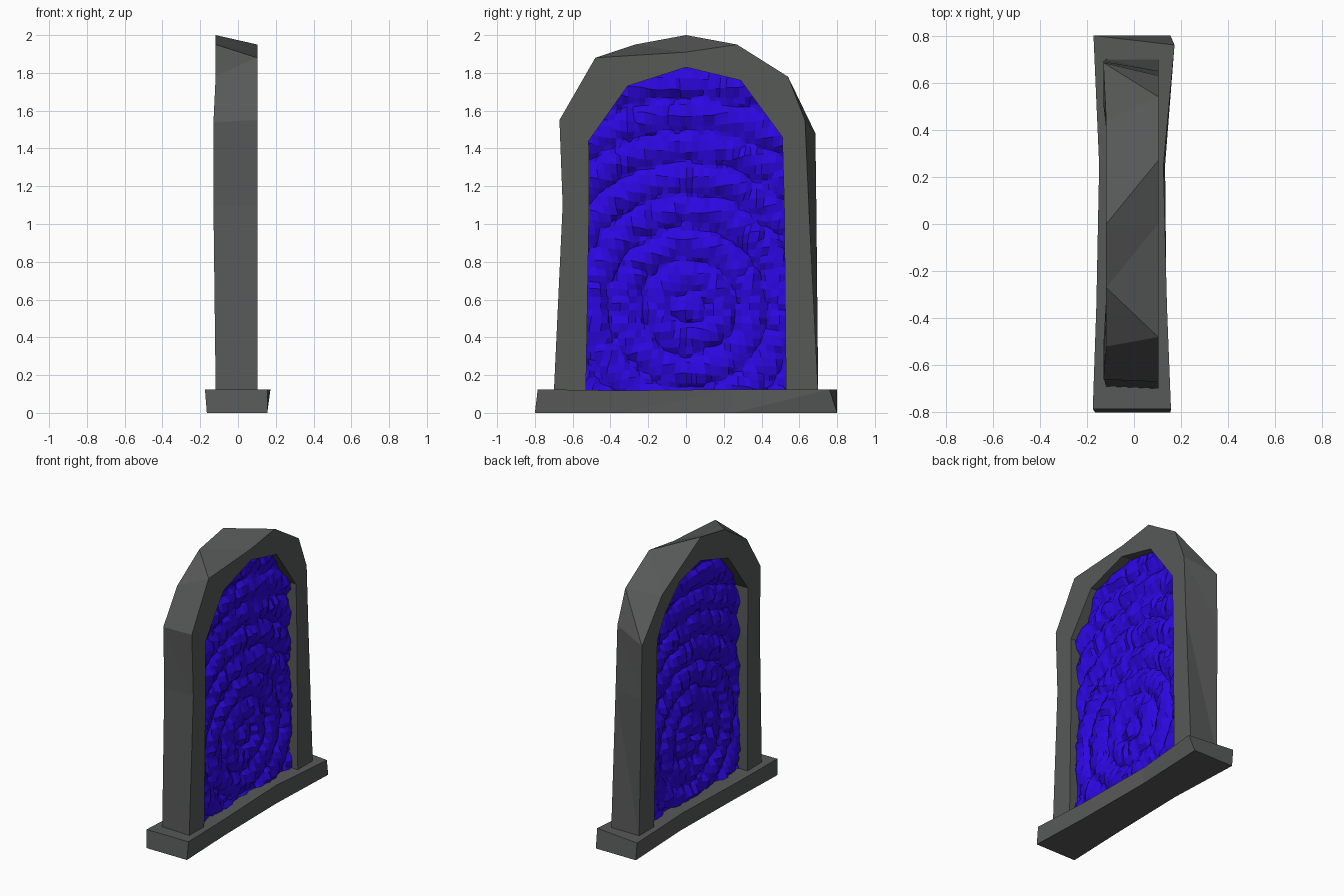
import bpy, bmesh, math, random

if "Cube" in bpy.data.objects:
    bpy.data.objects.remove(bpy.data.objects["Cube"])
random.seed(4)


def material(name, rgb):
    m = bpy.data.materials.new(name)
    m.diffuse_color = (*rgb, 1)
    m.use_nodes = True
    m.node_tree.nodes["Principled BSDF"].inputs["Base Color"].default_value = m.diffuse_color
    return m


def add_object(name, bm, mat):
    bmesh.ops.recalc_face_normals(bm, faces=bm.faces[:])
    me = bpy.data.meshes.new(name)
    bm.to_mesh(me)
    bm.free()
    ob = bpy.data.objects.new(name, me)
    bpy.context.collection.objects.link(ob)
    me.materials.append(mat)
    return ob


def bridge(bm, a, b, closed=False):
    """Triangle pairs between two rows of vertices."""
    n = len(a)
    for i in range(n if closed else n - 1):
        j = (i + 1) % n
        bm.faces.new((a[i], a[j], b[j]))
        bm.faces.new((a[i], b[j], b[i]))


stone = material("stone", (0.095, 0.1, 0.097))
energy = material("energy", (0.026, 0.002, 0.76))

# Arch frame: hewn outer and inner outlines (y, z) bridged through the depth
outer_front = [(-.70, .10), (-.653, 1.1), (-.67, 1.55), (-.48, 1.88), (0, 1.91),
               (.27, 1.95), (.54, 1.78), (.63, 1.55), (.65, 1.1), (.70, .10)]
outer_back = [(-.69, .10), (-.65, 1.1), (-.66, 1.54), (-.52, 1.785), (-.27, 1.95),
              (0, 2.0), (.44, 1.75), (.685, 1.48), (.69, 1.1), (.70, .10)]
inner = [(-.53, .10), (-.513, 1.1), (-.515, 1.44), (-.31, 1.73), (0, 1.83),
         (.29, 1.76), (.40, 1.61), (.51, 1.46), (.52, 1.1), (.53, .10)]
bm = bmesh.new()


def back_x(z):
    return -.13 if .9 < z < 1.6 else -.118


of = [bm.verts.new((.103, y, z)) for y, z in outer_front]
ob_ = [bm.verts.new((back_x(z), y, z)) for y, z in outer_back]
inf = [bm.verts.new((.103, y, z)) for y, z in inner]
inb = [bm.verts.new((back_x(z), y, z)) for y, z in inner]
for a, b in ((of, ob_), (of, inf), (ob_, inb), (inf, inb)):
    bridge(bm, a, b)
for k in (0, -1):
    bm.faces.new((of[k], ob_[k], inb[k], inf[k]))
add_object("arch_frame", bm, stone)

# Threshold slab: slightly waisted block, rough-hewn ends
bm = bmesh.new()
sections = [(-.785, -.175, .157, .155, .125), (-.35, -.16, .14, .138, .118),
            (.25, -.148, .125, .132, .125), (.80, -.172, .172, .155, .125)]
rings = []
for i, (y, x0, x1, xb, top) in enumerate(sections):
    yb = -.80 if i == 0 else y
    yt = .76 if i == 3 else y
    rings.append([bm.verts.new(p) for p in (
        (x0 + .01, yb, 0), (xb, yb, 0), (x1, yt, top), (x0, y, top))])
for a, b in zip(rings, rings[1:]):
    bridge(bm, a, b, True)
bm.faces.new(rings[0])
bm.faces.new(rings[-1][::-1])
add_object("threshold_slab", bm, stone)


# Portal surface: fine grid with choppy ring ripples, its rim buried in the frame
def half_width(z):
    if z < 1.47:
        return .56
    if z < 1.78:
        return .56 - (z - 1.47) / .31 * .22
    return max(0, .34 * (1.87 - z) / .09)


NY, NZ = 36, 50
Z0 = .03
DY, DZ = 1.12 / NY, 1.84 / NZ
bm = bmesh.new()
grid = []
for j in range(NZ + 1):
    row = []
    for i in range(NY + 1):
        y, z = -.56 + i * DY, Z0 + j * DZ
        r = math.hypot(y - .01, z - .56)
        x = .016 * math.cos(2 * math.pi * r / .17) + random.uniform(-.012, .012)
        row.append(bm.verts.new((x - .003, y, z)))
    grid.append(row)
for j in range(NZ):
    for i in range(NY):
        y, z = -.56 + (i + .5) * DY, Z0 + (j + .5) * DZ
        if abs(y) < half_width(z):
            bm.faces.new((grid[j][i], grid[j][i + 1],
                          grid[j + 1][i + 1], grid[j + 1][i]))
bmesh.ops.delete(bm, geom=[v for v in bm.verts if not v.link_faces], context='VERTS')
portal = add_object("portal_surface", bm, energy)
thick = portal.modifiers.new("thickness", 'SOLIDIFY')
thick.thickness = .095
thick.offset = 0
